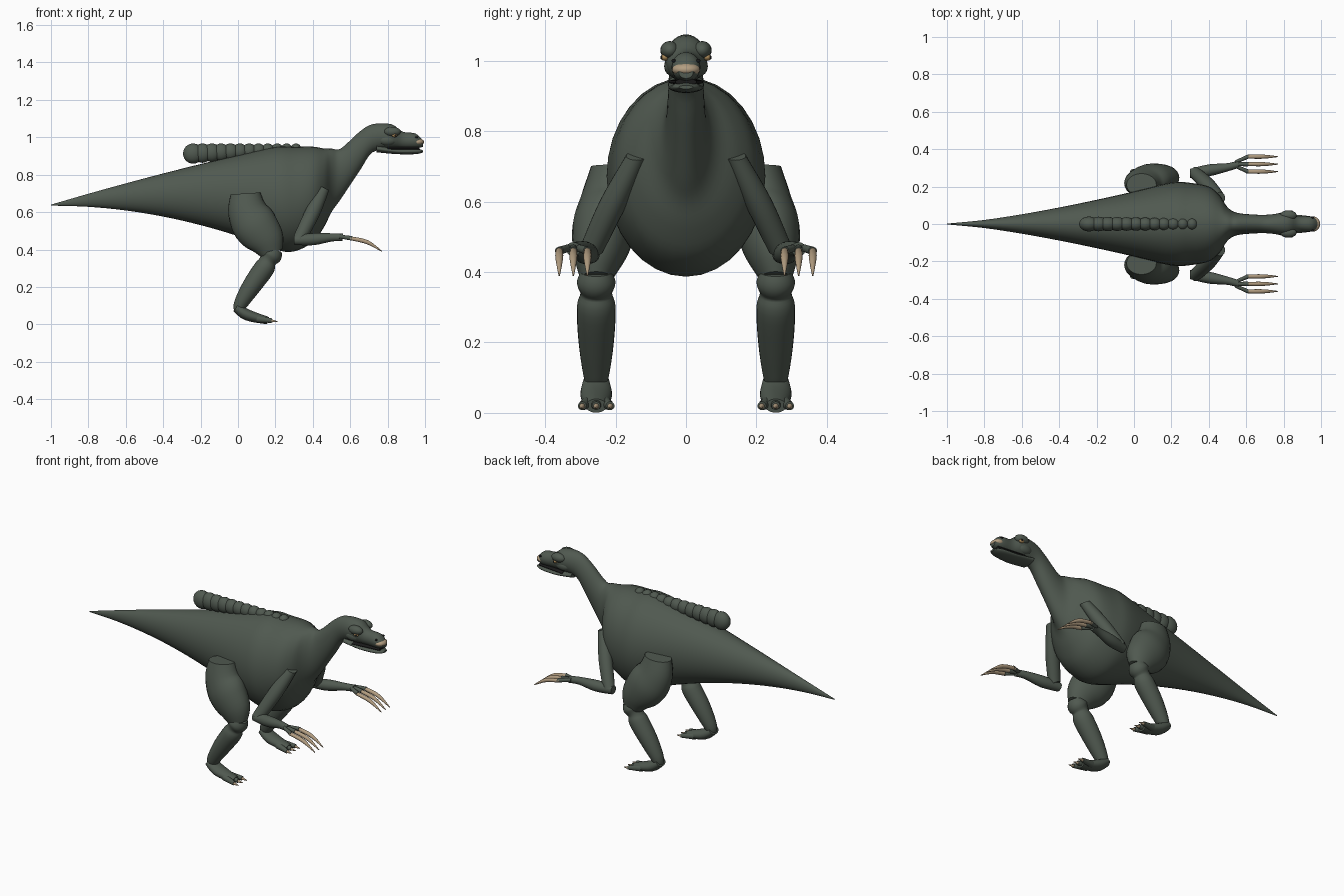
import bpy
import bmesh
import math
from mathutils import Vector

cube = bpy.data.objects.get("Cube")
if cube:
    bpy.data.objects.remove(cube, do_unlink=True)


def material(name, red, green, blue):
    mat = bpy.data.materials.new(name)
    mat.use_nodes = True
    color = (red, green, blue, 1)
    mat.diffuse_color = color
    shader = next(n for n in mat.node_tree.nodes if n.type == "BSDF_PRINCIPLED")
    shader.inputs["Base Color"].default_value = color
    return mat


SKIN = material("dark green skin", .08, .1, .08)
CLAW = material("tan claw", .45, .34, .22)
DARK = material("black", .01, .01, .01)
EYE = material("amber eye", .4, .25, .1)


def finish(name, bm, mat):
    bmesh.ops.recalc_face_normals(bm, faces=bm.faces[:])
    mesh = bpy.data.meshes.new(name)
    bm.to_mesh(mesh)
    bm.free()
    mesh.materials.append(mat)
    part = bpy.data.objects.new(name, mesh)
    bpy.context.collection.objects.link(part)
    bpy.ops.object.select_all(action="DESELECT")
    part.select_set(True)
    bpy.context.view_layer.objects.active = part
    bpy.ops.object.shade_smooth_by_angle(angle=math.radians(50))


def spline(before, start, end, after, t):
    """Smooth curve from start to end, steered by its neighbours."""
    leave = (end - before) / 2
    arrive = (after - start) / 2
    ease = t * t * (3 - 2 * t)
    return (start + (end - start) * ease
            + leave * t * (1 - t) ** 2 - arrive * t * t * (1 - t))


def loft(name, stations, mat, upright=False, sides=24, steps=4):
    """Skin oval rings; each station is x, y, z, half height, half width."""
    padded = [stations[0], *stations, stations[-1]]
    path = []
    for i in range(len(stations) - 1):
        for k in range(steps):
            path.append([spline(*v, k / steps) for v in zip(*padded[i:i + 4])])
    path.append(stations[-1])

    bm = bmesh.new()
    rings = []
    for i, (x, y, z, height, width) in enumerate(path):
        up = Vector((0, 0, 1))
        if not upright:
            back, ahead = path[max(i - 1, 0)], path[min(i + 1, len(path) - 1)]
            up = Vector((back[2] - ahead[2], 0, ahead[0] - back[0])).normalized()
        ring = []
        for j in range(sides):
            angle = math.tau * j / sides
            across = Vector((0, width * math.sin(angle), 0))
            ring.append(bm.verts.new(
                Vector((x, y, z)) + up * height * math.cos(angle) + across))
        rings.append(ring)
    for ring, following in zip(rings, rings[1:]):
        for j in range(sides):
            bm.faces.new((ring[j - 1], ring[j], following[j], following[j - 1]))
    bm.faces.new(rings[0])
    bm.faces.new(rings[-1])
    finish(name, bm, mat)


def slices(name, profile, mat=SKIN):
    """Central part from upright slices: x, top, bottom, half width."""
    stations = [(x, 0, (top + bottom) / 2, (top - bottom) / 2, width)
                for x, top, bottom, width in profile]
    loft(name, stations, mat, upright=True, sides=32)


def limb(name, start_y, end_y, joints, mat=SKIN, flatten=1):
    """Limb through joints of x, z, radius, slanting from start_y to end_y."""
    last = len(joints) - 1
    stations = [(x, start_y + (end_y - start_y) * i / last, z, r, r * flatten)
                for i, (x, z, r) in enumerate(joints)]
    loft(name, stations, mat)


def ball(name, centre, size, mat=SKIN):
    bm = bmesh.new()
    bmesh.ops.create_uvsphere(bm, u_segments=20, v_segments=12, radius=1)
    bmesh.ops.scale(bm, vec=size, verts=bm.verts)
    bmesh.ops.translate(bm, vec=centre, verts=bm.verts)
    finish(name, bm, mat)


def tail_slice(t):
    """Tail swelling from a point at t = 0 to the full belly at t = 1."""
    return (1.2 * t - 1,
            .64 + .31 * t * (1.15 - .15 * t),
            .635 - .235 * t * t,
            .002 + .22 * t ** 1.35)


# Tail, trunk, neck and upper head as one continuous skin
slices("body", [tail_slice(i / 6) for i in range(7)] + [
    (.3, .95, .39, .22),
    (.4, .95, .44, .2),
    (.46, .94, .52, .15),
    (.5, .94, .6, .09),
    (.55, .94, .67, .06),
    (.65, 1.03, .82, .05),
    (.72, 1.07, .92, .05),
    (.82, 1.07, .94, .06),
    (.88, 1.03, .94, .04),
    (.95, 1.02, .94, .04),
    (.99, .98, .95, .02)])

# Lower jaw, mouth lining and beak
slices("lower_jaw", [
    (.74, .96, .92, .05),
    (.85, .94, .91, .05),
    (.95, .94, .91, .04),
    (.99, .93, .92, .02)])
slices("mouth_lining", [(.8, .95, .93, .05), (.97, .95, .93, .03)], DARK)
ball("beak", (.96, 0, .975), (.035, .04, .02), CLAW)

# Ridge of overlapping beads shrinking towards the neck
BEADS = 12
for i in range(BEADS):
    t = i / (BEADS - 1)
    radius = .054 - .026 * t
    ball("back_bead", (.55 * t - .24, 0, .967 - radius),
         (radius, .04 - .01 * t, radius))

for side, label in ((1, "left_"), (-1, "right_")):
    # Brow, cheek, eye and nostril
    ball(label + "brow", (.825, side * .046, 1.03), (.045, .027, .026))
    ball(label + "cheek", (.8, side * .035, .985), (.05, .027, .03))
    ball(label + "eye", (.838, side * .06, 1.01), (.015, .012, .01), EYE)
    ball(label + "pupil", (.842, side * .069, 1.01), (.006, .004, .006), DARK)
    ball(label + "nostril", (.955, side * .035, 1), (.008, .006, .005), DARK)

    # Leg: heavy flattened thigh, tapering shin and broad foot
    hip, ankle = side * .21, side * .255
    limb(label + "thigh", hip, ankle, [
        (.04, .7, .08),
        (.05, .61, .105),
        (.09, .53, .12),
        (.15, .45, .1),
        (.18, .38, .06)], flatten=.75)
    limb(label + "shin", ankle, ankle, [
        (.19, .4, .045),
        (.18, .37, .055),
        (.16, .34, .045),
        (.14, .3, .055),
        (.07, .2, .05),
        (.01, .1, .035),
        (.01, .06, .02)])
    limb(label + "foot", ankle, ankle, [
        (-.01, .09, .025),
        (.05, .05, .03),
        (.16, .02, .02)], flatten=1.5)

    # Arm: upper arm slants outwards, forearm reaches ahead
    shoulder, elbow, wrist = side * .14, side * .27, side * .32
    limb(label + "upper_arm", shoulder, elbow, [
        (.46, .73, .03),
        (.4, .6, .04),
        (.33, .46, .035)])
    limb(label + "forearm", elbow, wrist, [
        (.3, .45, .025),
        (.4, .455, .032),
        (.5, .465, .022),
        (.56, .465, .02)])

    # Three toes and three fingers, each ending in a claw
    for spread in (-.04, 0, .04):
        toe, finger = ankle + spread, wrist + spread
        limb(label + "toe", ankle + spread / 2, toe,
             [(.1, .03, .02), (.18, .02, .012)])
        limb(label + "toe_claw", toe, toe,
             [(.17, .02, .01), (.21, .015, .002)], CLAW)
        limb(label + "finger", wrist + spread / 4, finger,
             [(.54, .47, .01), (.61, .46, .012)])
        limb(label + "hand_claw", finger, finger,
             [(.6, .46, .01), (.69, .44, .011), (.77, .39, .002)], CLAW)
